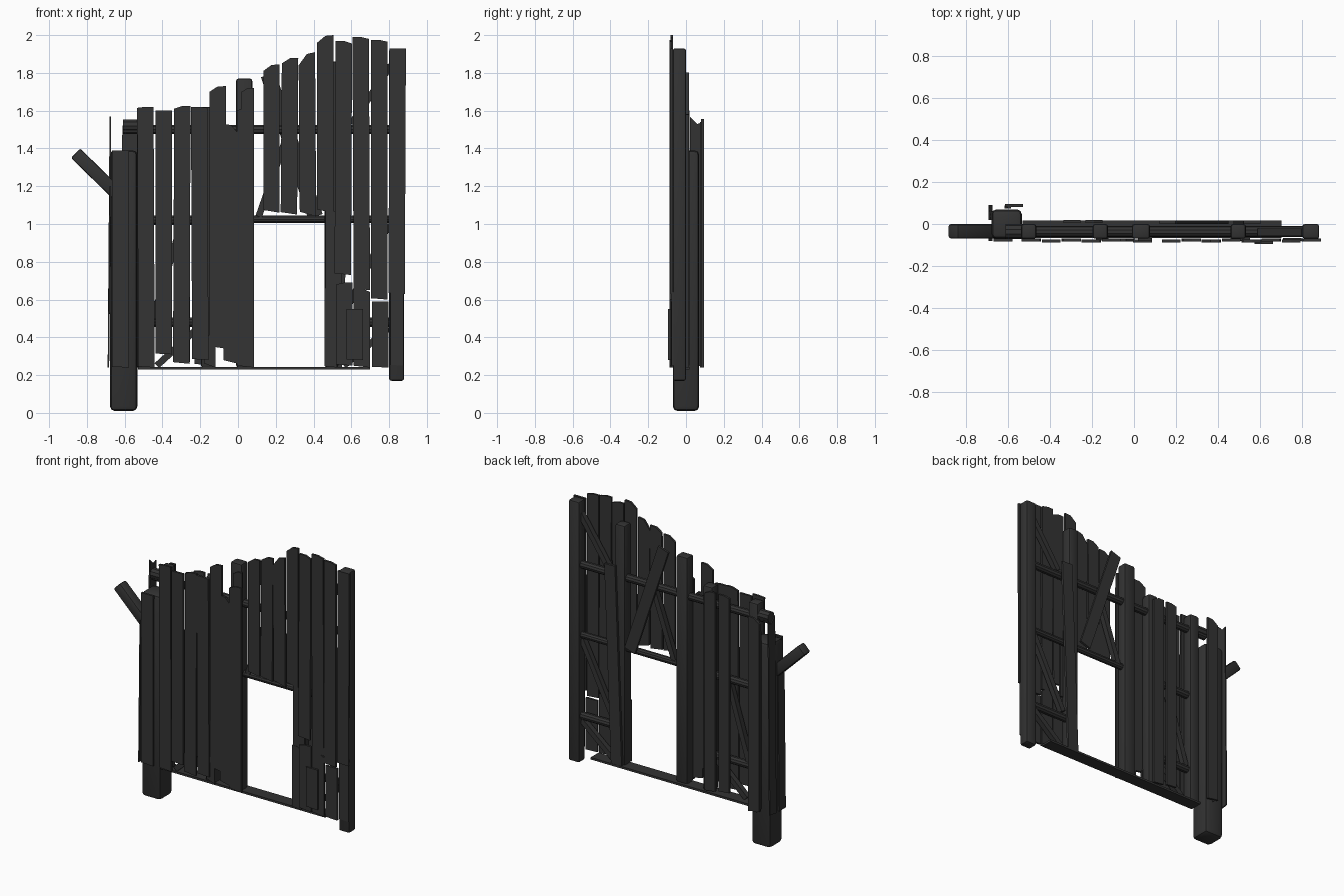
import bpy, bmesh
from mathutils import Vector, Matrix

scene_cube = bpy.data.objects.get("Cube")
if scene_cube:
    bpy.data.objects.remove(scene_cube)

wood = bpy.data.materials.new("charred_wood")
wood.use_nodes = True
charcoal = (0.033, 0.033, 0.033, 1)
wood.diffuse_color = charcoal
wood.node_tree.nodes["Principled BSDF"].inputs["Base Color"].default_value = charcoal


def finish(name, bm, smooth=False):
    """Turn a bmesh into a named wooden object."""
    bmesh.ops.recalc_face_normals(bm, faces=bm.faces)
    mesh = bpy.data.meshes.new(name)
    bm.to_mesh(mesh)
    bm.free()
    mesh.materials.append(wood)
    obj = bpy.data.objects.new(name, mesh)
    bpy.context.collection.objects.link(obj)
    if smooth:
        bpy.ops.object.select_all(action='DESELECT')
        obj.select_set(True)
        bpy.context.view_layer.objects.active = obj
        bpy.ops.object.shade_smooth_by_angle()
    return obj


def prism(name, outline, offset):
    """Extrude a flat outline into a board."""
    bm = bmesh.new()
    face = bm.faces.new([bm.verts.new(p) for p in outline])
    extruded = bmesh.ops.extrude_face_region(bm, geom=[face])["geom"]
    moved = [v for v in extruded if isinstance(v, bmesh.types.BMVert)]
    bmesh.ops.translate(bm, verts=moved, vec=offset)
    return finish(name, bm)


def board(name, center, bottom, left_top, right_top, y=-0.083, width=0.087, lean=0.0):
    """Upright board facing the front, with a slanted broken top."""
    half = width / 2
    a, b = center - half, center + half
    chip = abs(right_top - left_top) * 0.3 + 0.004
    middle = (left_top + right_top) / 2 + chip
    middle = min(middle, max(left_top, right_top))
    outline = [(a - lean, y, bottom + chip), (b - lean, y, bottom),
               (b + lean, y, right_top), (center + lean, y, middle),
               (a + lean, y, left_top)]
    return prism(name, outline, (0, 0.014, 0))


def beam(name, start, end, width, depth, bevel=0.0):
    """Squared timber between two points."""
    start, end = Vector(start), Vector(end)
    axis = end - start
    bm = bmesh.new()
    bmesh.ops.create_cube(bm, size=1)
    bmesh.ops.scale(bm, verts=bm.verts, vec=(width, depth, axis.length))
    if bevel:
        bmesh.ops.bevel(bm, geom=bm.edges[:], offset=bevel, segments=2,
                        profile=0.5, affect='EDGES')
    along = axis.normalized()
    side = Vector((0, 1, 0)).cross(along).normalized()
    facing = along.cross(side)
    turn = Matrix((side, facing, along)).transposed().to_4x4()
    bmesh.ops.transform(bm, verts=bm.verts,
                        matrix=Matrix.Translation((start + end) / 2) @ turn)
    return finish(name, bm, smooth=bool(bevel))


def post(name, x, bottom, top, width=0.072):
    return beam(name, (x, -0.035, bottom), (x, -0.035, top), width, 0.07, 0.012)


def rail(name, left, right, z, radius=0.026):
    """Round horizontal pole."""
    bm = bmesh.new()
    bmesh.ops.create_cone(bm, cap_ends=True, segments=10, radius1=radius,
                          radius2=radius, depth=right - left)
    turn = Matrix.Rotation(1.5708, 4, 'Y')
    place = Matrix.Translation(((left + right) / 2, -0.036, z))
    bmesh.ops.transform(bm, verts=bm.verts, matrix=place @ turn)
    return finish(name, bm, smooth=True)


# Heavy corner trunk, slightly tapered, with its cladding
beam("corner_trunk", (-0.605, 0, 0.01), (-0.605, 0, 1.39), 0.145, 0.14, 0.025)
board("trunk_front_board", -0.622, 0.24, 1.39, 1.39, width=0.09)
board("trunk_back_board", -0.57, 0.24, 1.52, 1.555, y=0.08, width=0.085)
board("trunk_inner_back_board", -0.6, 0.24, 1.46, 1.54, y=0.074, width=0.03)
prism("trunk_side_board", [(-0.69, 0.02, 0.24), (-0.69, 0.09, 0.25),
                           (-0.68, 0.09, 1.54), (-0.68, 0.06, 1.53),
                           (-0.68, 0.02, 1.57)], (0.008, 0, 0))
prism("trunk_side_board_front", [(-0.69, -0.08, 0.24), (-0.69, -0.01, 0.24),
                                 (-0.68, -0.01, 1.18), (-0.68, -0.08, 1.2)],
      (0.008, 0, 0))
beam("jutting_branch", (-0.86, -0.035, 1.375), (-0.63, -0.035, 1.15), 0.07, 0.068, 0.01)

# Frame posts
post("left_post", -0.5, 0.24, 1.6)
post("inner_left_post", -0.16, 0.24, 1.62)
post("door_left_post", 0.033, 0.24, 1.77, width=0.085)
post("door_right_post", 0.495, 0.24, 1.86)
post("right_post", 0.84, 0.17, 1.93, width=0.08)

# Sill board and horizontal poles
beam("sill", (-0.53, -0.025, 0.236), (0.7, -0.025, 0.236), 0.014, 0.085)
rail("upper_rail", -0.61, 0.82, 1.5)
rail("left_upper_stub", -0.61, -0.5, 1.52, radius=0.035)
rail("door_lintel", 0.03, 0.82, 1.025, radius=0.022)
for height in (0.48, 1.02):
    rail("left_bay_rail", -0.5, -0.16, height)
rail("right_bay_rail", 0.5, 0.82, 0.48)

# Diagonal braces, each from lower end to upper end
braces = {
    "right_top": (0.6, 1.53, 0.81, 1.84),
    "right_middle": (0.56, 0.52, 0.8, 1.0),
    "right_bottom": (0.56, 0.25, 0.8, 0.45),
    "door_head": (0.11, 1.04, 0.26, 1.47),
    "left_middle": (-0.45, 0.5, -0.3, 1.0),
    "left_bottom": (-0.43, 0.25, -0.2, 0.46),
}
for name, (x0, z0, x1, z1) in braces.items():
    beam(name + "_brace", (x0, -0.04, z0), (x1, -0.04, z1), 0.035, 0.035)

# Boards nailed to the inside
beam("leaning_back_board", (0.41, 0.008, 1.04), (0.16, 0.008, 1.79), 0.08, 0.016)
beam("door_back_board", (0.51, 0.008, 0.24), (0.56, 0.008, 1.58), 0.08, 0.016)
board("inner_back_board_a", -0.295, 0.27, 1.59, 1.6, y=0.004, width=0.08)
board("inner_back_board_b", -0.19, 0.25, 1.6, 1.58, y=0.004, width=0.08)

# Evenly spaced front siding: slot -> bottom, left top, right top
siding = {
    0: (0.24, 1.615, 1.62), 1: (0.31, 1.6, 1.6), 2: (0.26, 1.61, 1.625),
    3: (0.28, 1.62, 1.615), 4: (0.34, 1.7, 1.73),
    7: (1.06, 1.81, 1.845), 8: (1.05, 1.85, 1.88), 9: (1.04, 1.84, 1.91),
    10: (1.06, 1.96, 2.0), 11: (0.73, 1.97, 1.955), 12: (0.65, 1.99, 1.98),
    13: (0.6, 1.975, 1.965), 14: (0.63, 1.93, 1.93),
}
for slot, (bottom, left_top, right_top) in siding.items():
    depth = -0.083 - 0.004 * (slot % 2)
    lean = 0.003 * (slot % 3 - 1)
    board("siding_board", -0.4875 + 0.095 * slot, bottom, left_top, right_top,
          y=depth, lean=lean)
board("low_siding_board", -0.15, 0.24, 0.42, 0.36, y=-0.078, width=0.06)
board("split_siding_board", -0.037, 0.26, 1.53, 1.48, width=0.078)
board("door_left_board", 0.04, 0.24, 1.6, 1.62, y=-0.087, width=0.09)
board("door_left_splinter", 0.052, 1.55, 1.7, 1.72, y=-0.08, width=0.066)

# Short patching boards to the right of the doorway
board("door_right_board", 0.508, 0.65, 1.07, 1.07, y=-0.078)
board("door_right_low_board", 0.492, 0.24, 0.66, 0.65, y=-0.08, width=0.066)
board("patch_board_a", 0.562, 0.25, 0.68, 0.69, y=-0.088)
board("patch_board_b", 0.617, 0.28, 0.55, 0.55, y=-0.096)
board("patch_board_c", 0.655, 0.24, 0.66, 0.64, y=-0.082)
board("patch_board_d", 0.752, 0.24, 0.59, 0.59, y=-0.08)
board("patch_board_e", 0.842, 0.25, 0.64, 0.64, y=-0.076, width=0.07)
